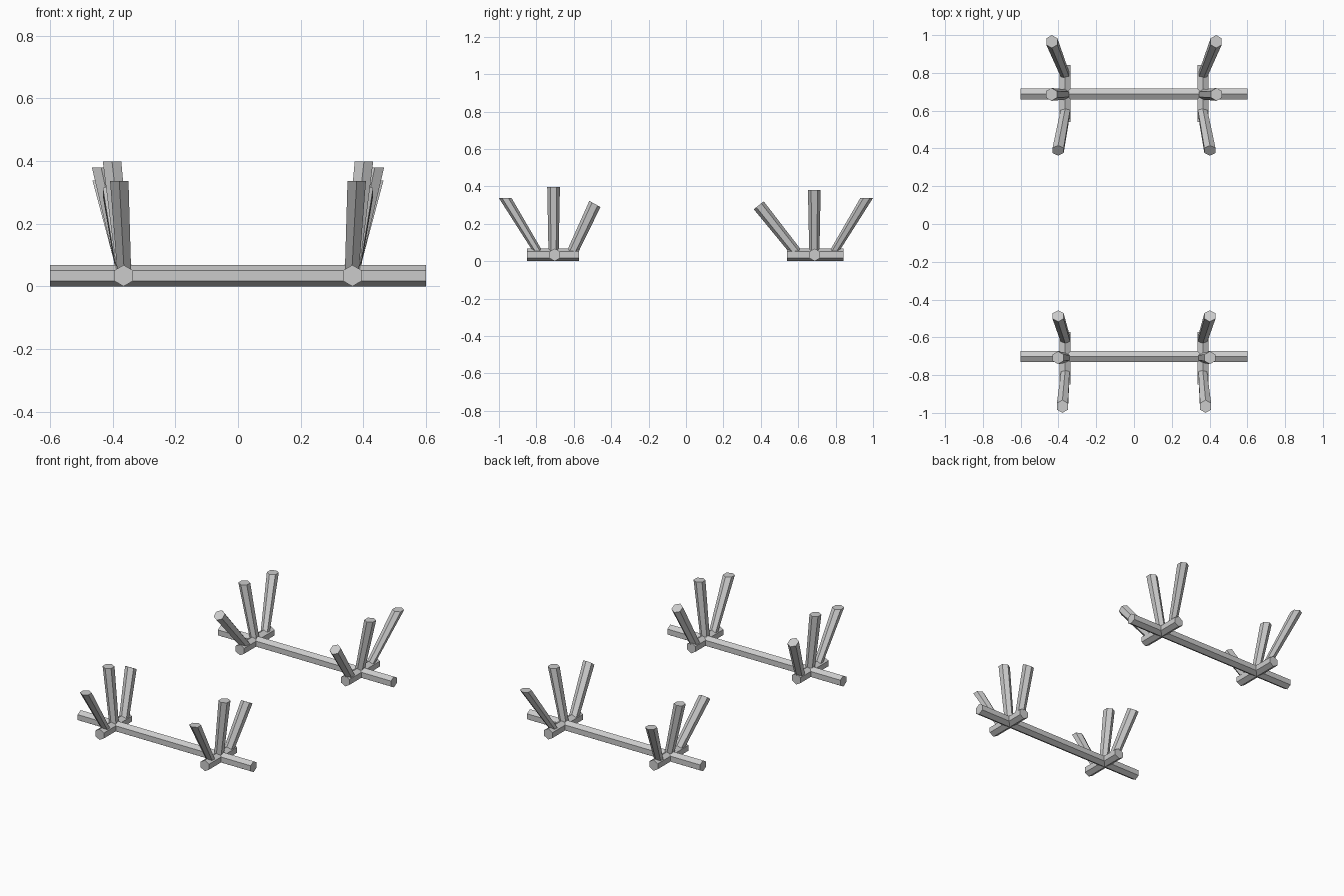
import bpy, bmesh
from math import radians, cos, sin
from mathutils import Vector, Matrix

if "Cube" in bpy.data.objects:
    bpy.data.objects.remove(bpy.data.objects["Cube"])

R = 0.034  # hexagon radius shared by all bars


def loft(name, rings, mirror=False):
    """Closed hexagonal prism between two rings of points."""
    bm = bmesh.new()
    a, b = [[bm.verts.new(p) for p in ring] for ring in rings]
    n = len(a)
    for i in range(n):
        j = (i + 1) % n
        bm.faces.new((a[i], a[j], b[j], b[i]))
    bm.faces.new(a[::-1])
    bm.faces.new(b)
    bmesh.ops.recalc_face_normals(bm, faces=bm.faces[:])
    me = bpy.data.meshes.new(name)
    bm.to_mesh(me)
    bm.free()
    ob = bpy.data.objects.new(name, me)
    bpy.context.collection.objects.link(ob)
    if mirror:
        ob.modifiers.new("mirror", 'MIRROR')
    return ob


def hexagon(radius):
    """Hexagon as (flat, pointed) coordinates, corners on the second axis."""
    angles = [radians(60 * i + 90) for i in range(6)]
    return [(radius * cos(t), radius * sin(t)) for t in angles]


def post(name, base, top, tilt=0, taper=0.75):
    """Post from base to top; the cap is level unless tilted about x."""
    turn = Matrix.Rotation(radians(tilt), 3, 'X')
    rings = [[Vector(c) + turn @ Vector((u, v, 0)) for u, v in hexagon(r)]
             for c, r in ((base, R * taper), (top, R))]
    loft(name, rings, mirror=True)


# name, rail y, foot y range, posts (base y, top xyz, cap tilt, taper)
racks = [
    ("front", -0.702, (-0.85, -0.572), [
        ("outer", -0.785, (0.379, -0.966, 0.337), 0, 0.75),
        ("middle", -0.708, (0.402, -0.708, 0.398), 0, 0.8),
        ("inner", -0.612, (0.402, -0.487, 0.306), -29, 0.85)]),
    ("rear", 0.688, (0.54, 0.843), [
        ("outer", 0.785, (0.435, 0.966, 0.338), 0, 0.75),
        ("middle", 0.686, (0.437, 0.686, 0.38), 0, 0.8),
        ("inner", 0.595, (0.402, 0.389, 0.299), 38, 0.85)]),
]

for rack, y, foot, posts in racks:
    # long rail across the rack
    loft(rack + "_rail",
         [[(x, y + u, R + v) for u, v in hexagon(R)] for x in (-0.6, 0.6)])
    # short cross bar on each side
    loft(rack + "_cross_bar",
         [[(0.365 + u, fy, R + v) for u, v in hexagon(R)] for fy in foot],
         mirror=True)
    # three splayed uprights on each side
    for part, by, top, tilt, taper in posts:
        post(f"{rack}_{part}_post", (0.363, by, 0.04), top, tilt, taper)
